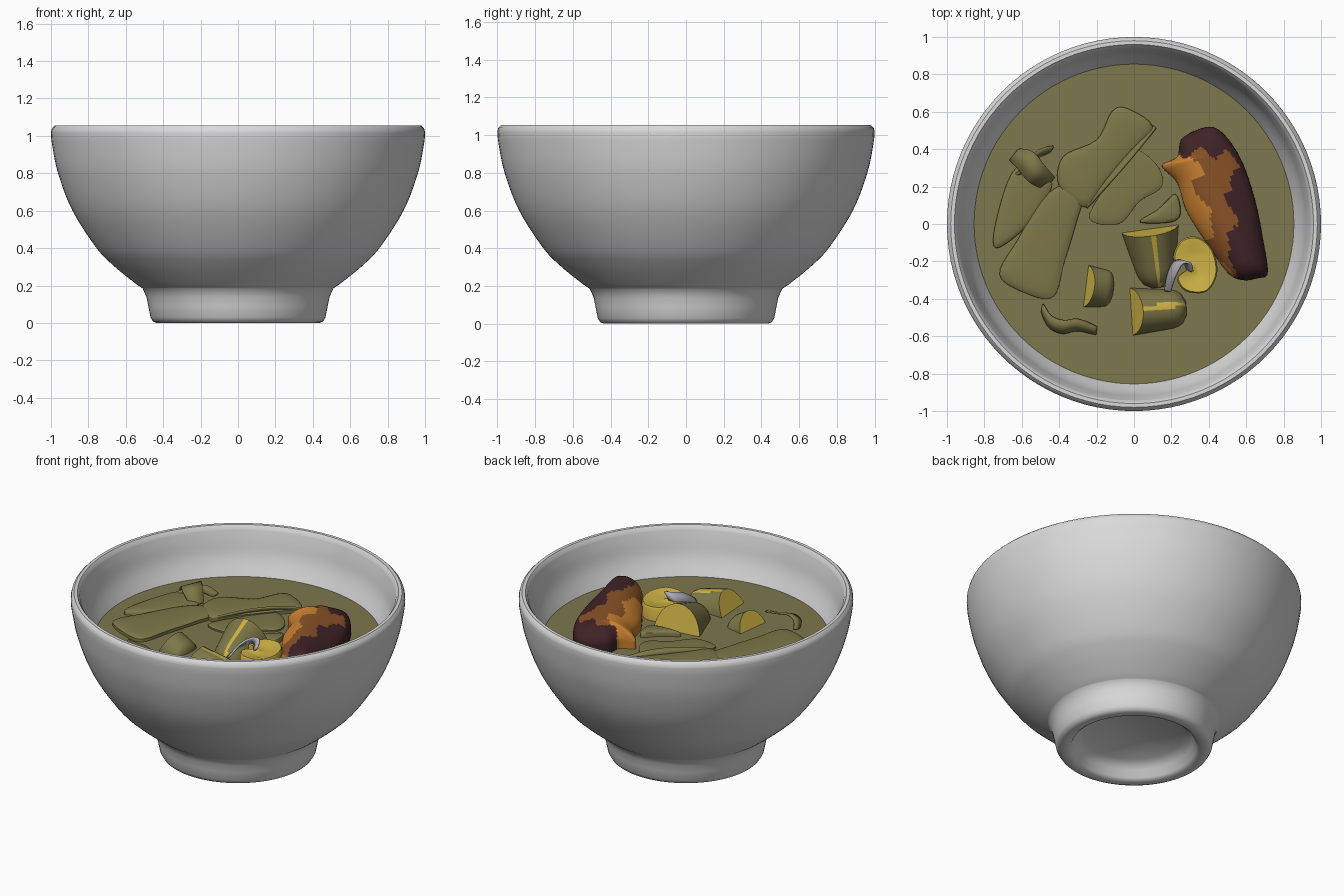
import bpy, bmesh, math
from mathutils import Vector

if "Cube" in bpy.data.objects:
    bpy.data.objects.remove(bpy.data.objects["Cube"])

SOUP = 0.76


def mat(name, r, g, b):
    m = bpy.data.materials.new(name)
    m.diffuse_color = (r, g, b, 1)
    m.use_nodes = True
    m.node_tree.nodes["Principled BSDF"].inputs["Base Color"].default_value = m.diffuse_color
    return m


WHITE = mat("bowl_white", .70, .70, .70)
BROTH = mat("broth_olive", .205, .185, .075)
LEAF = mat("leaf_olive", .205, .185, .065)
YELLOW = mat("flesh_yellow", .62, .45, .06)
ORANGE = mat("roast_orange", .60, .22, .03)
BROWN = mat("roast_brown", .25, .085, .02)
CHAR = mat("char_dark", .05, .016, .019)
GREY = mat("stem_grey", .42, .42, .46)


def make(name, verts, faces, mats, rule=None, angle=40):
    """Mesh object with cleaned normals; rule(face) gives the material index."""
    bm = bmesh.new()
    vs = [bm.verts.new(v) for v in verts]
    for f in faces:
        bm.faces.new([vs[i] for i in f])
    bmesh.ops.remove_doubles(bm, verts=bm.verts, dist=0.0004)
    bmesh.ops.recalc_face_normals(bm, faces=bm.faces)
    if rule:
        for f in bm.faces:
            f.material_index = rule(f)
    me = bpy.data.meshes.new(name)
    bm.to_mesh(me)
    bm.free()
    ob = bpy.data.objects.new(name, me)
    bpy.context.collection.objects.link(ob)
    for m in mats:
        me.materials.append(m)
    bpy.ops.object.select_all(action='DESELECT')
    ob.select_set(True)
    bpy.context.view_layer.objects.active = ob
    bpy.ops.object.shade_smooth_by_angle(angle=math.radians(angle))
    return ob


def grid_faces(rows, cols, wrap):
    n = cols if wrap else cols - 1
    return [(i * cols + j, i * cols + (j + 1) % cols,
             (i + 1) * cols + (j + 1) % cols, (i + 1) * cols + j)
            for i in range(rows - 1) for j in range(n)]


def spline(pts, steps, closed=True):
    """Catmull-Rom curve through the points."""
    p = [Vector(q) for q in pts]
    n = len(p)
    out = []
    for i in range(n if closed else n - 1):
        a, b, c, d = [p[k % n] if closed else p[max(0, min(n - 1, k))]
                      for k in (i - 1, i, i + 1, i + 2)]
        for s in range(steps):
            t = s / steps
            out.append(.5 * (2 * b + (c - a) * t + (2 * a - 5 * b + 4 * c - d) * t * t
                             + (3 * b - a - 3 * c + d) * t ** 3))
    if not closed:
        out.append(p[-1])
    return out


def lathe(name, profile, material, seg=96):
    verts = [(r * math.cos(2 * math.pi * j / seg), r * math.sin(2 * math.pi * j / seg), z)
             for r, z in profile for j in range(seg)]
    return make(name, verts, grid_faces(len(profile), seg, True), [material])


def mound(name, outline, spine, rings, height, mats, rule=None, steps=5, tilt=None, angle=40):
    """Outline that shrinks onto a spine line; rings are (scale, height share)."""
    edge = spline(outline, steps)
    a, b = Vector(spine[0]), Vector(spine[1])
    verts = []
    for s, h in rings:
        for p in edge:
            t = max(0, min(1, (p - a).dot(b - a) / (b - a).length_squared))
            c = a + (b - a) * t
            q = c + (p - c) * s
            extra = tilt(q.x, q.y) if tilt and h > 0 else 0
            verts.append((q.x, q.y, SOUP - .02 + (height + extra) * h + .02 * (h > 0)))
    return make(name, verts, grid_faces(len(rings), len(edge), True), mats, rule, angle)


def wedge(name, p0, p1, size0, size1, lean, stripe):
    """Half-round vegetable chunk with a leaning yellow cut end and a yellow seam."""
    a, b = Vector(p0), Vector(p1)
    d = (b - a).normalized()
    side = Vector((-d.y, d.x))
    rows, cols = 13, 19
    verts = []
    for i in range(rows):
        t = i / (rows - 1)
        k = math.sqrt(max(0, 1 - max(0, (t - .7) / .3) ** 2)) * .6 + .4
        w = (size0[0] + (size1[0] - size0[0]) * t) * k
        h = (size0[1] + (size1[1] - size0[1]) * t) * k
        for j in range(cols):
            u = math.pi * j / (cols - 1)
            q = a + (b - a) * t + side * (w * math.cos(u)) + d * (lean * math.sin(u) * (1 - t))
            verts.append((q.x, q.y, SOUP - .03 + (h + .03) * math.sin(u)))
    faces = grid_faces(rows, cols, False)
    faces += [tuple(range(cols)), tuple(range((rows - 1) * cols, rows * cols))]

    def rule(f):
        c = f.calc_center_median()
        off = (Vector((c.x, c.y)) - a).dot(side)
        return int((len(f.verts) > 8 and (c.xy - a).length < (c.xy - b).length)
                   or (len(f.verts) < 8 and abs(off - stripe) < .011))
    return make(name, verts, faces, [LEAF, YELLOW], rule)


def ribbon(name, path, across, thick, material):
    pts = spline(path, 6, False)
    w = Vector(across) / 2
    n = len(pts)
    verts = []
    for i, p in enumerate(pts):
        k = .35 + .65 * math.sin(math.pi * (.12 + .76 * i / (n - 1)))
        verts += [p - w * k, p + w * k]
    ob = make(name, verts, grid_faces(n, 2, False), [material])
    m = ob.modifiers.new("thickness", 'SOLIDIFY')
    m.thickness, m.offset = thick, 0
    return ob


# Bowl with foot ring and hollow underside
outer = spline([(.51, .185), (.56, .22), (.67, .31), (.76, .405), (.885, .6),
                (.962, .8), (.995, .96), (1.0, 1.02)], 5, False)
inner = spline([(.945, 1.035), (.928, .97), (.905, .87), (.855, .76), (.74, .55),
                (.5, .32), (.2, .23), (0.001, .22)], 4, False)
lathe("bowl", [(.001, .11), (.3, .10), (.355, .06), (.375, .015), (.395, .0), (.435, .0),
               (.455, .008), (.468, .03), (.48, .09), (.49, .14)]
      + [tuple(p) for p in outer] + [(.995, 1.04), (.98, 1.055), (.96, 1.055)]
      + [tuple(p) for p in inner], WHITE)

# Broth surface
lathe("broth", [(.001, SOUP), (.4, SOUP), (.857, SOUP)], BROTH)

# Roast meat piece, coloured in bands from the orange side to the charred side
DOME = [(1, 0), (.995, .3)] + [(math.cos(i * math.pi / 36), .3 + .7 * math.sin(i * math.pi / 36))
                               for i in range(1, 19)]


def roast(f):
    c = f.calc_center_median()
    wob = .025 * math.sin(23 * c.y + 1) + .018 * math.sin(41 * c.y + 25 * c.x)
    if c.x > .52 + wob or c.y > .38 + .03 * math.sin(40 * c.x):
        return 2
    return 1 if c.x > .36 - .28 * (c.y - .15) + 1.5 * wob else 0


mound("roast_meat", [(.15, .31), (.23, .36), (.26, .46), (.40, .52), (.49, .47), (.58, .33),
                     (.65, .12), (.69, -.08), (.715, -.26), (.66, -.29), (.58, -.30), (.50, -.26),
                     (.38, -.09), (.28, .07), (.23, .22)],
      [(.40, .36), (.61, -.18)], DOME, .15, [ORANGE, BROWN, CHAR], roast, steps=9,
      tilt=lambda x, y: .012 * math.sin(17 * x + 9 * y), angle=60)

# Vegetable chunks with yellow cut faces
wedge("vegetable_chunk_large", (.085, -.02), (.13, -.34), (.155, .17), (.09, .07), .045, .01)
wedge("vegetable_chunk_front", (-.03, -.47), (.28, -.45), (.13, .12), (.10, .07), .08, .02)
wedge("vegetable_chunk_left", (-.27, -.33), (-.11, -.35), (.115, .10), (.10, .04), .06, .5)
mound("vegetable_slice", [(.21, -.19), (.25, -.09), (.34, -.07), (.42, -.14), (.445, -.26),
                          (.39, -.36), (.28, -.36), (.23, -.29), (.29, -.23)],
      [(.33, -.17), (.34, -.27)], [(1, 0), (1, .85), (.93, 1), (.6, .95), (.3, .85), (0, .8)],
      .09, [YELLOW])

# Flat leaves lying on the broth
PLATE = [(1, 0), (.995, .55), (.93, .75), (.7, .9), (.35, 1), (0, 1)]
LEAVES = {
    "leaf_big": ([(-.72, -.27), (-.62, -.08), (-.50, .12), (-.38, .21), (-.27, .17), (-.31, 0),
                  (-.37, -.2), (-.43, -.39), (-.58, -.37)], [(-.58, -.24), (-.38, .1)], .035),
    "leaf_back": ([(-.40, .2), (-.38, .36), (-.2, .45), (-.12, .6), (-.04, .62), (.10, .52),
                   (.0, .38), (-.14, .22), (-.26, .09)], [(-.28, .24), (-.03, .53)], .04),
    "leaf_left": ([(-.74, -.13), (-.73, .05), (-.63, .30), (-.46, .24), (-.45, .17),
                   (-.56, .0)], [(-.69, -.02), (-.56, .2)], .03),
    "leaf_middle": ([(-.24, .03), (-.14, .22), (-.02, .40), (.12, .32), (.15, .2), (.03, .12),
                     (-.08, .0)], [(-.14, .1), (.06, .27)], .018),
    "leaf_small": ([(.03, .01), (.13, .08), (.22, .16), (.25, .06), (.2, .01)],
                   [(.12, .04), (.2, .08)], .035),
}
for name, (outline, spine, h) in LEAVES.items():
    mound(name, outline, spine, PLATE, h, [LEAF])

# Curled leaf edges
ribbon("leaf_fold_back", [(-.26, .09, .775), (-.12, .25, .80), (0, .39, .80), (.11, .52, .775)],
       (.025, -.015, .03), .012, LEAF)
ribbon("leaf_curl_left", [(-.64, .37, .77), (-.58, .34, .82), (-.52, .27, .83), (-.45, .22, .77)],
       (.08, .10, .02), .012, LEAF)
ribbon("leaf_curl_tip", [(-.65, .25, .77), (-.58, .30, .80), (-.52, .37, .80), (-.44, .40, .765)],
       (.03, .05, .03), .012, LEAF)
ribbon("leaf_curl_front", [(-.49, -.45, .77), (-.45, -.52, .79), (-.38, -.55, .80),
                           (-.30, -.54, .79), (-.20, -.57, .765)], (.01, .07, .03), .012, LEAF)

# Pale bent stem between the chunks
ribbon("pale_stem", [(.18, -.36, .81), (.20, -.28, .86), (.235, -.21, .88), (.28, -.205, .88),
                     (.30, -.25, .85)], (.045, -.01, .05), .012, GREY)
